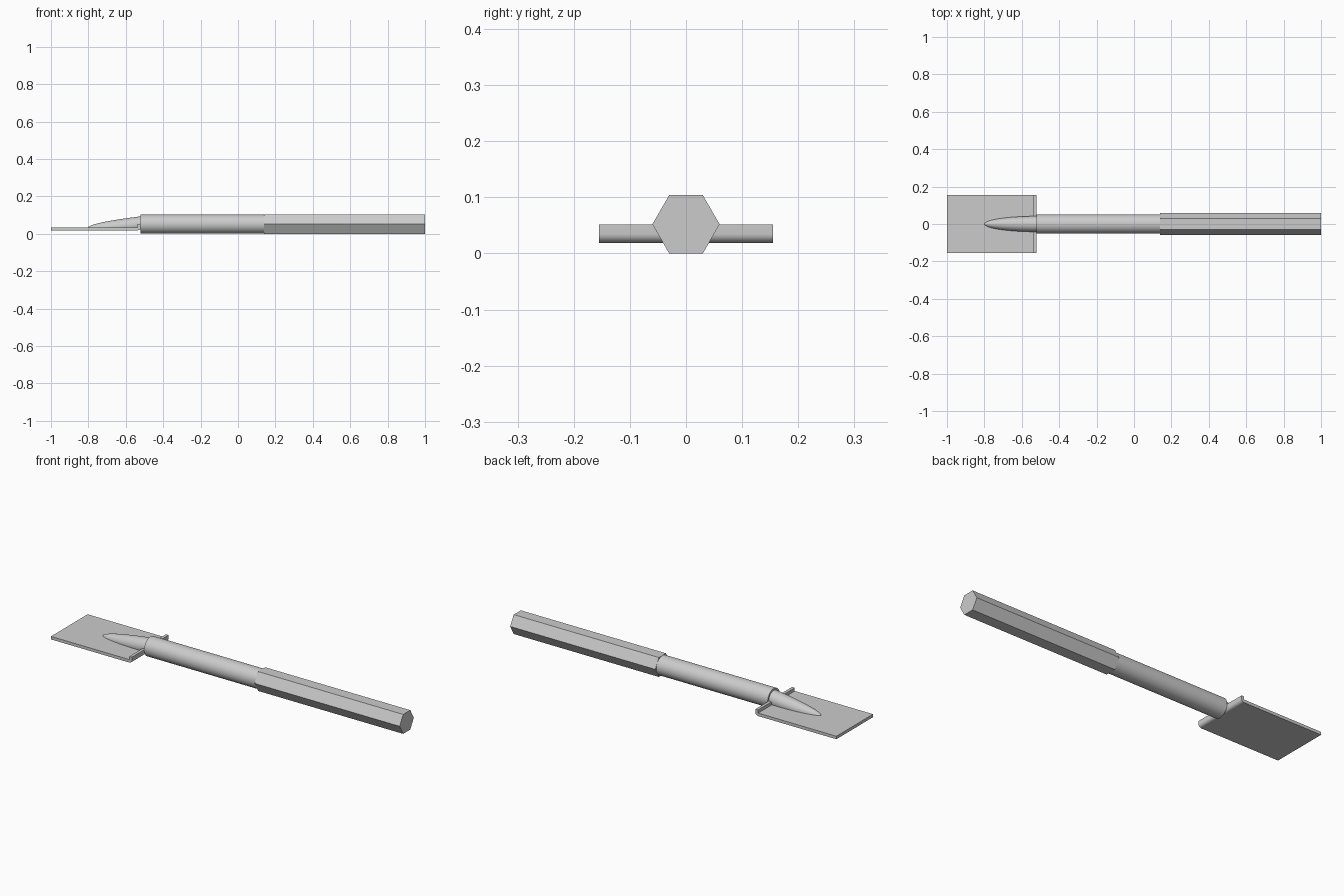
import bpy, bmesh, math

if "Cube" in bpy.data.objects:
    bpy.data.objects.remove(bpy.data.objects["Cube"], do_unlink=True)

AXIS_Z = 0.052      # height of the handle axis
PLATE_LOW, PLATE_TOP = 0.019, 0.035
STEP_X, TIP_X = -0.52, -0.80

grey = bpy.data.materials.new("plain_grey")
grey.use_nodes = True
colour = (0.6, 0.6, 0.6, 1)
grey.diffuse_color = colour
grey.node_tree.nodes["Principled BSDF"].inputs["Base Color"].default_value = colour


def loft(name, rings, smooth_angle=None):
    """Skin a row of equal-sized closed rings and cap both ends."""
    bm = bmesh.new()
    rows = [[bm.verts.new(p) for p in ring] for ring in rings]
    n = len(rows[0])
    for a, b in zip(rows, rows[1:]):
        for i in range(n):
            j = (i + 1) % n
            bm.faces.new((a[i], a[j], b[j], b[i]))
    bm.faces.new(rows[0][::-1])
    bm.faces.new(rows[-1])
    bmesh.ops.recalc_face_normals(bm, faces=bm.faces)
    mesh = bpy.data.meshes.new(name)
    bm.to_mesh(mesh)
    bm.free()
    mesh.materials.append(grey)
    ob = bpy.data.objects.new(name, mesh)
    bpy.context.collection.objects.link(ob)
    if smooth_angle:
        bpy.ops.object.select_all(action='DESELECT')
        ob.select_set(True)
        bpy.context.view_layer.objects.active = ob
        bpy.ops.object.shade_smooth_by_angle(angle=math.radians(smooth_angle))
    return ob


def ring(x, radius, sides, z=AXIS_Z, floor=-1):
    angles = [2 * math.pi * i / sides for i in range(sides)]
    return [(x, radius * math.cos(a), max(floor, z + radius * math.sin(a))) for a in angles]


# Hexagonal grip and round shaft
loft("grip", [ring(x, 0.06, 6) for x in (0.14, 1.0)])
loft("shaft", [ring(x, 0.0515, 64) for x in (STEP_X, 0.15)], 35)

# Pointed socket that fades into the blade
rings = []
for i in range(1, 33):
    t = (i / 32) ** 2
    width = 0.042 * math.sqrt(1 - (1 - t) ** 2)
    top = PLATE_TOP + 0.059 * t ** 0.6
    x = TIP_X + t * (STEP_X + 0.005 - TIP_X)
    rings.append(ring(x, width, 48, top - width, PLATE_LOW + 0.005))
loft("socket", rings, 35)

# Flat blade folded up into a foot rest with a rounded outer bend
thick = PLATE_TOP - PLATE_LOW
inner_x = STEP_X - thick
bend = [(inner_x + thick * math.sin(a), PLATE_TOP - thick * math.cos(a))
        for a in (math.pi / 2 * i / 10 for i in range(11))]
profile = [(-1, PLATE_LOW)] + bend + [(STEP_X, AXIS_Z), (inner_x, AXIS_Z),
                                      (inner_x, PLATE_TOP), (-1, PLATE_TOP)]
loft("blade", [[(x, y, z) for x, z in profile] for y in (-0.155, 0.155)], 35)
